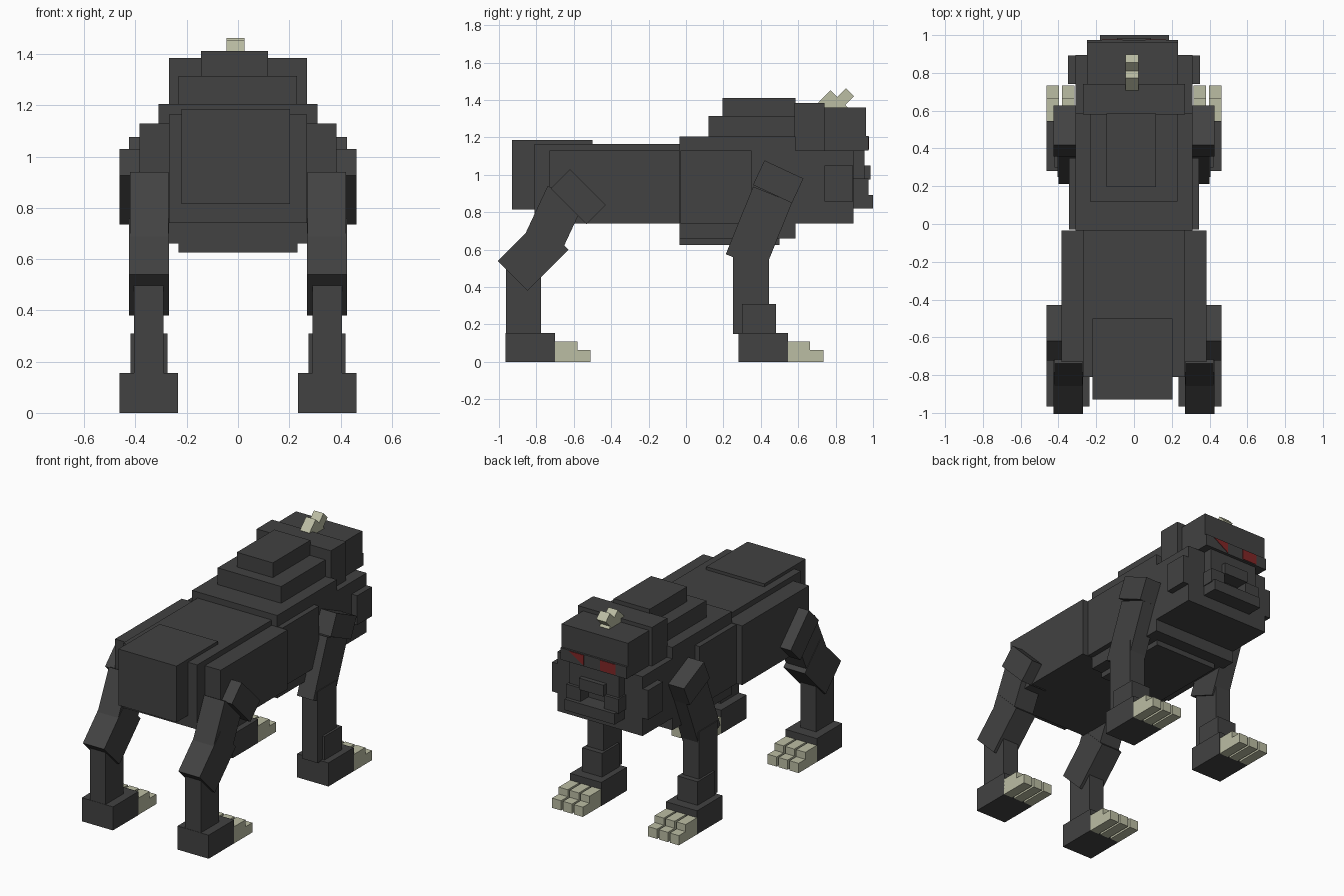
import bpy, bmesh, math
from mathutils import Matrix

cube = bpy.data.objects.get("Cube")
if cube:
    bpy.data.objects.remove(cube, do_unlink=True)


def material(name, rgb):
    m = bpy.data.materials.new(name)
    m.use_nodes = True
    m.diffuse_color = (*rgb, 1)
    bsdf = next(n for n in m.node_tree.nodes if n.type == 'BSDF_PRINCIPLED')
    bsdf.inputs["Base Color"].default_value = (*rgb, 1)
    bsdf.inputs["Roughness"].default_value = 0.9
    return m


HIDE = material("charcoal hide", (0.054, 0.054, 0.054))
BONE = material("pale bone", (0.50, 0.51, 0.37))
RED = material("eye red", (0.22, 0.02, 0.02))


def finish(name, bm, mat):
    mesh = bpy.data.meshes.new(name)
    bmesh.ops.recalc_face_normals(bm, faces=bm.faces)
    bm.to_mesh(mesh)
    bm.free()
    mesh.materials.append(mat)
    obj = bpy.data.objects.new(name, mesh)
    bpy.context.collection.objects.link(obj)
    return obj


def block(name, x, y, z, mat=HIDE, tilt=0):
    """Box from (min, max) ranges, tilted in degrees about the x axis through its centre."""
    bm = bmesh.new()
    bmesh.ops.create_cube(bm, size=1)
    size = [r[1] - r[0] for r in (x, y, z)]
    mid = [(r[1] + r[0]) / 2 for r in (x, y, z)]
    bm.transform(Matrix.Translation(mid) @ Matrix.Rotation(math.radians(tilt), 4, 'X')
                 @ Matrix.Diagonal((*size, 1)))
    return finish(name, bm, mat)


def tilted(name, x, centre, size, tilt, mat=HIDE):
    """Tilted box given by its centre and size in the y-z plane."""
    (cy, cz), (sy, sz) = centre, size
    return block(name, x, (cy - sy / 2, cy + sy / 2), (cz - sz / 2, cz + sz / 2), mat, tilt)


def span(side, inner, outer):
    return tuple(sorted((side * inner, side * outer)))


# Torso
block("rump", (-0.22, 0.203), (-0.93, -0.50), (0.815, 1.185))
block("abdomen", (-0.27, 0.27), (-0.81, -0.03), (0.74, 1.165))
block("chest", (-0.31, 0.31), (-0.035, 0.585), (0.66, 1.205))
block("chest_plate", (-0.232, 0.232), (-0.035, 0.50), (0.625, 0.67))
block("lower_hump", (-0.232, 0.23), (0.12, 0.585), (1.19, 1.315))
block("upper_hump", (-0.145, 0.117), (0.195, 0.585), (1.30, 1.412))

# Head
block("neck", (-0.27, 0.27), (0.58, 0.74), (0.74, 1.385))
block("skull", (-0.31, 0.31), (0.58, 0.895), (0.74, 1.13))
block("brow", (-0.25, 0.232), (0.735, 0.962), (1.13, 1.36))
block("eye_band", (-0.25, 0.232), (0.89, 0.975), (1.13, 1.208))
block("muzzle", (-0.18, 0.18), (0.89, 0.955), (0.975, 1.135))
block("nose", (-0.09, 0.09), (0.89, 0.986), (0.975, 1.05))
block("lower_jaw", (-0.18, 0.185), (0.74, 1.0), (0.82, 0.892))

# Crest of two crossed bone pieces
tilted("crest_back", (-0.045, 0.025), (0.786, 1.374), (0.13, 0.092), -45, BONE)
tilted("crest_front", (-0.045, 0.025), (0.83, 1.395), (0.06, 0.13), -45, BONE)

# Eyes: one narrowed to a triangle, one full
for name, pts in (("left_eye", ((0.17, 1.204), (0.06, 1.204), (0.06, 1.136))),
                  ("right_eye", ((-0.06, 1.204), (-0.17, 1.204), (-0.17, 1.136), (-0.06, 1.136)))):
    bm = bmesh.new()
    face = bm.faces.new([bm.verts.new((px, 0.970, pz)) for px, pz in pts])
    out = bmesh.ops.extrude_face_region(bm, geom=[face])["geom"]
    bmesh.ops.translate(bm, vec=(0, 0.008, 0),
                        verts=[v for v in out if isinstance(v, bmesh.types.BMVert)])
    finish(name, bm, RED)


def foot(name, side, heel):
    """Foot block with three stepped toes, starting at the given heel position."""
    block(name + "_foot", span(side, 0.235, 0.462), (heel, heel + 0.265), (0, 0.155))
    for i, inner in enumerate((0.237, 0.316, 0.396)):
        x = span(side, inner, inner + 0.066)
        y = heel + 0.264
        block(f"{name}_toe_{i + 1}", x, (y, y + 0.12), (0, 0.11), BONE)
        block(f"{name}_claw_{i + 1}", x, (y + 0.12, y + 0.19), (0, 0.064), BONE)


# Mirrored parts
for side, s in (("left", 1), ("right", -1)):
    block(side + "_flank", span(s, 0.26, 0.385), (-0.73, -0.035), (0.74, 1.13))
    block(side + "_rib_plate", span(s, 0.30, 0.345), (-0.03, 0.35), (0.74, 1.13))
    block(side + "_cheek", span(s, 0.25, 0.35), (0.74, 0.893), (0.857, 1.05))
    block(side + "_lip", span(s, 0.085, 0.19), (0.88, 0.975), (0.885, 0.98))

    # Front leg
    name = side + "_front"
    tilted(name + "_shoulder", span(s, 0.27, 0.425), (0.493, 0.963), (0.23, 0.145), -25)
    tilted(name + "_upper_leg", span(s, 0.28, 0.40), (0.39, 0.714), (0.225, 0.39), -22)
    block(name + "_lower_leg", span(s, 0.29, 0.405), (0.25, 0.445), (0.15, 0.62))
    block(name + "_ankle", span(s, 0.275, 0.42), (0.30, 0.48), (0.15, 0.31))
    foot(name, s, 0.28)

    # Rear leg
    name = side + "_rear"
    tilted(name + "_hip", span(s, 0.27, 0.462), (-0.576, 0.882), (0.27, 0.145), -45)
    tilted(name + "_thigh", span(s, 0.272, 0.422), (-0.71, 0.75), (0.215, 0.32), -25)
    tilted(name + "_hock", span(s, 0.27, 0.425), (-0.817, 0.57), (0.225, 0.31), -45)
    block(name + "_shin", span(s, 0.29, 0.405), (-0.963, -0.775), (0.15, 0.50))
    foot(name, s, -0.965)
